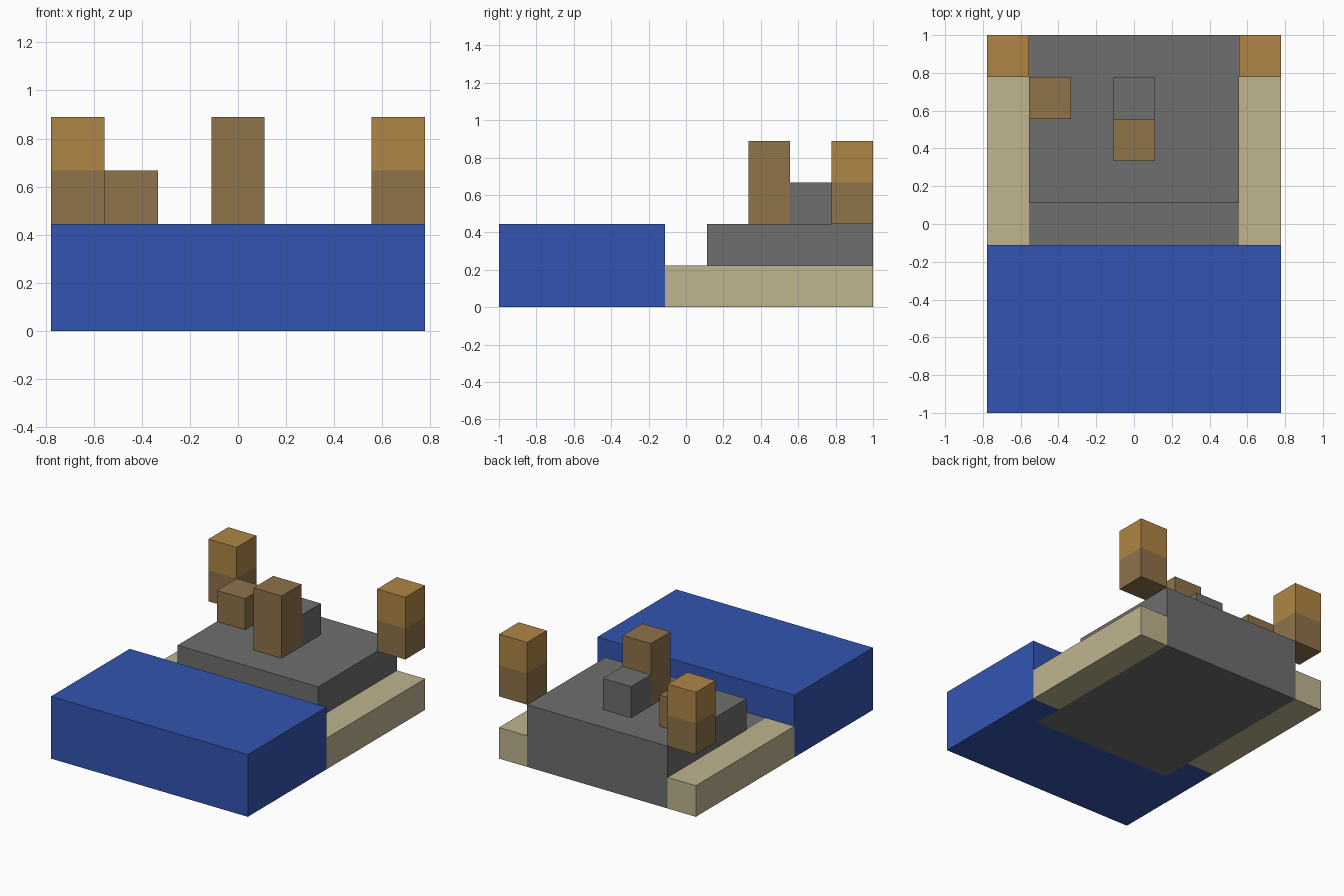
import bpy
import bmesh
from mathutils import Vector

cube = bpy.data.objects.get("Cube")
if cube:
    bpy.data.objects.remove(cube, do_unlink=True)

U = 2 / 9                        # one grid cell
ORIGIN = Vector((3.5, 4.5, 0))   # centre of the 7 x 9 cell plan


def material(name, rgb):
    """Flat material from an 8-bit sRGB colour."""
    lin = [((c / 255 + 0.055) / 1.055) ** 2.4 for c in rgb] + [1]
    m = bpy.data.materials.new(name)
    m.use_nodes = True
    m.diffuse_color = lin
    m.node_tree.nodes["Principled BSDF"].inputs["Base Color"].default_value = lin
    return m


BLUE = material("blue", (51, 85, 177))
GREY = material("stone grey", (110, 110, 110))
SAND = material("sand", (191, 181, 143))
BROWN = material("wood brown", (142, 115, 74))
GOLD = material("golden wood", (175, 134, 69))


def prism(name, profile, x0, x1, *mats):
    """Extrude a (y, z) cell profile from x0 to x1."""
    bm = bmesh.new()
    face = bm.faces.new([bm.verts.new((x0, y, z)) for y, z in profile])
    side = bmesh.ops.extrude_face_region(bm, geom=[face])["geom"]
    for v in side:
        if isinstance(v, bmesh.types.BMVert):
            v.co.x = x1
    if len(mats) > 1:
        # Split at mid height; the upper half takes the second material
        zs = [z for _, z in profile]
        mid = (min(zs) + max(zs)) / 2
        bmesh.ops.bisect_plane(bm, geom=bm.verts[:] + bm.edges[:] + bm.faces[:],
                               plane_co=(0, 0, mid), plane_no=(0, 0, 1))
        for f in bm.faces:
            f.material_index = int(f.calc_center_median().z > mid)
    for v in bm.verts:
        v.co = (v.co - ORIGIN) * U
    bmesh.ops.recalc_face_normals(bm, faces=bm.faces)
    mesh = bpy.data.meshes.new(name)
    bm.to_mesh(mesh)
    bm.free()
    for m in mats:
        mesh.materials.append(m)
    ob = bpy.data.objects.new(name, mesh)
    bpy.context.collection.objects.link(ob)
    return ob


def box(name, x, y, z, *mats):
    """Box from (start, end) cell ranges."""
    rect = [(y[0], z[0]), (y[1], z[0]), (y[1], z[1]), (y[0], z[1])]
    return prism(name, rect, x[0], x[1], *mats)


# Stepped stone base, running one cell under the front block
prism("stone_base", [(3, 0), (9, 0), (9, 2), (5, 2), (5, 1), (3, 1)], 1, 6, GREY)

# Blue front block, notched where the base runs under it
block = box("front_block", (0, 7), (0, 4), (0, 2), BLUE)
notch = box("notch_cutter", (1, 6), (3, 5), (-1, 1), BLUE)
notch.hide_render = True
cut = block.modifiers.new("notch", "BOOLEAN")
cut.operation, cut.solver, cut.object = "DIFFERENCE", "EXACT", notch
bpy.context.view_layer.objects.active = block
bpy.ops.object.modifier_apply(modifier=cut.name)
bpy.data.objects.remove(notch, do_unlink=True)

# Sand strips and two-tone corner posts on both sides
for side, x in (("right", (0, 1)), ("left", (6, 7))):
    box(side + "_sand_strip", x, (4, 9), (0, 1), SAND)
    box(side + "_corner_post", x, (8, 9), (2, 4), BROWN, GOLD)

# Posts and stone standing on the base
box("short_post", (1, 2), (7, 8), (2, 3), BROWN)
box("centre_post", (3, 4), (6, 7), (2, 4), BROWN)
box("centre_stone", (3, 4), (7, 8), (2, 3), GREY)
